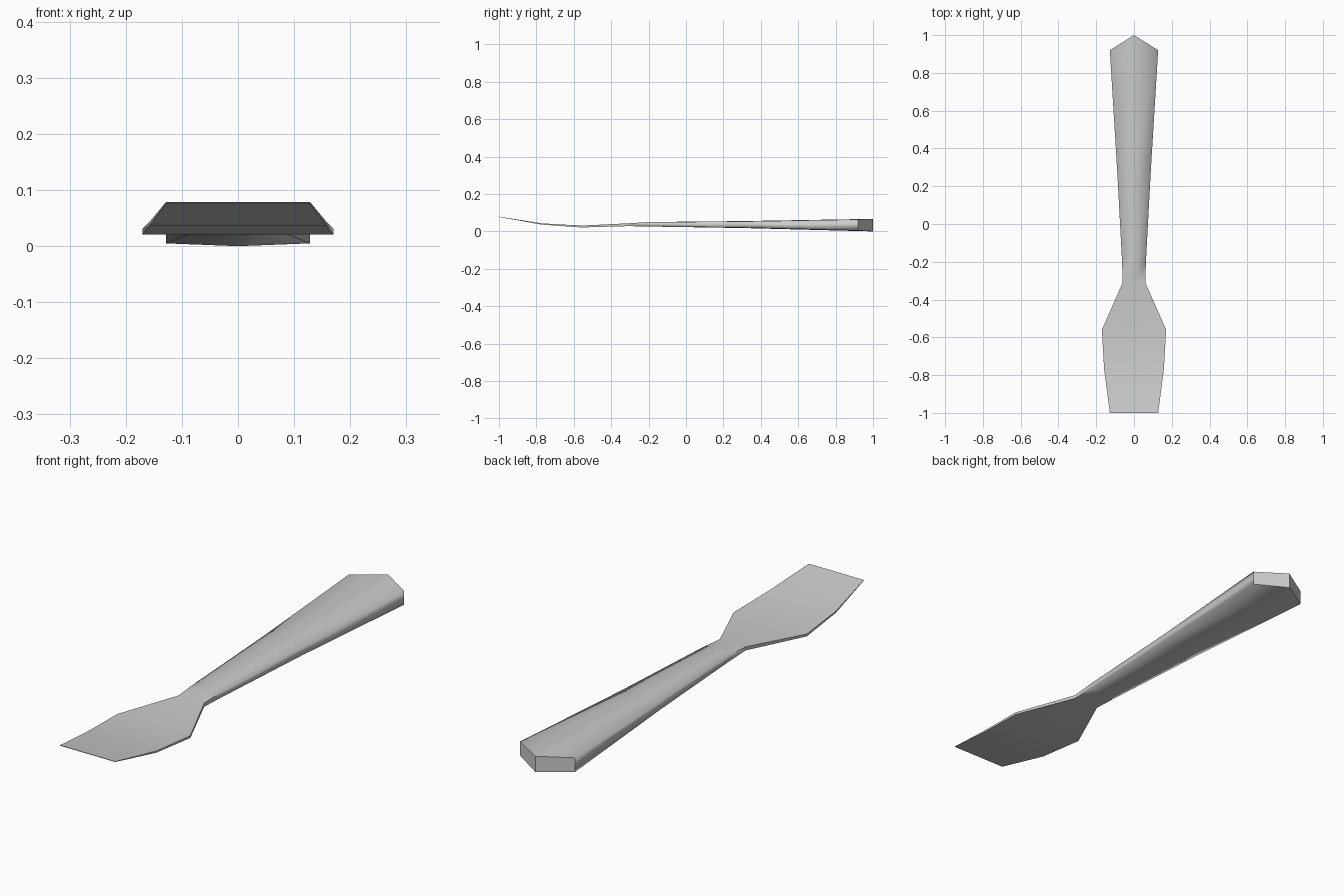
import bpy
import bmesh

if "Cube" in bpy.data.objects:
    bpy.data.objects.remove(bpy.data.objects["Cube"], do_unlink=True)

# Single grey finish
grey = bpy.data.materials.new("plain_grey")
grey.use_nodes = True
colour = (0.6, 0.6, 0.6, 1.0)
grey.diffuse_color = colour
grey.node_tree.nodes["Principled BSDF"].inputs["Base Color"].default_value = colour

# Cross-sections from blade tip to handle butt:
# edge y, centre y, half width, top edge z, top centre z, bottom edge z, bottom centre z
SECTIONS = [
    (-1.00, -1.00, 0.128, 0.079, 0.079, 0.077, 0.077),
    (-0.77, -0.77, 0.158, 0.043, 0.043, 0.036, 0.036),
    (-0.56, -0.56, 0.170, 0.031, 0.031, 0.021, 0.021),
    (-0.31, -0.31, 0.060, 0.043, 0.043, 0.028, 0.028),
    (-0.20, -0.20, 0.063, 0.050, 0.050, 0.026, 0.026),
    (0.30, 0.30, 0.090, 0.053, 0.055, 0.020, 0.018),
    (0.92, 1.00, 0.128, 0.064, 0.067, 0.005, 0.000),
]


def ring(bm, y, yc, w, te, tc, be, bc):
    points = [(-w, y, te), (0, yc, tc), (w, y, te), (w, y, be), (0, yc, bc), (-w, y, be)]
    return [bm.verts.new(p) for p in points]


bm = bmesh.new()
rings = [ring(bm, *s) for s in SECTIONS]

# Skin between neighbouring sections
for a, b in zip(rings, rings[1:]):
    for i in range(6):
        j = (i + 1) % 6
        bm.faces.new((a[i], a[j], b[j], b[i]))

# End caps, split down the centre so the pointed butt has two flat facets
caps = []
for r in (rings[0], rings[-1]):
    caps.append(bm.faces.new((r[0], r[1], r[4], r[5])))
    caps.append(bm.faces.new((r[1], r[2], r[3], r[4])))

bmesh.ops.recalc_face_normals(bm, faces=bm.faces)

# Rounded shading on the handle, crisp rim on the blade and ends
for f in bm.faces:
    f.smooth = True
for f in caps:
    for e in f.edges:
        e.smooth = False
for e in bm.edges:
    if all(v.co.y < -0.15 and abs(v.co.x) > 0.01 for v in e.verts):
        if abs(e.verts[0].co.y - e.verts[1].co.y) > 0.01:
            e.smooth = False

mesh = bpy.data.meshes.new("spreader")
bm.to_mesh(mesh)
bm.free()
mesh.materials.append(grey)
spreader = bpy.data.objects.new("spreader_blade_and_handle", mesh)
bpy.context.collection.objects.link(spreader)
